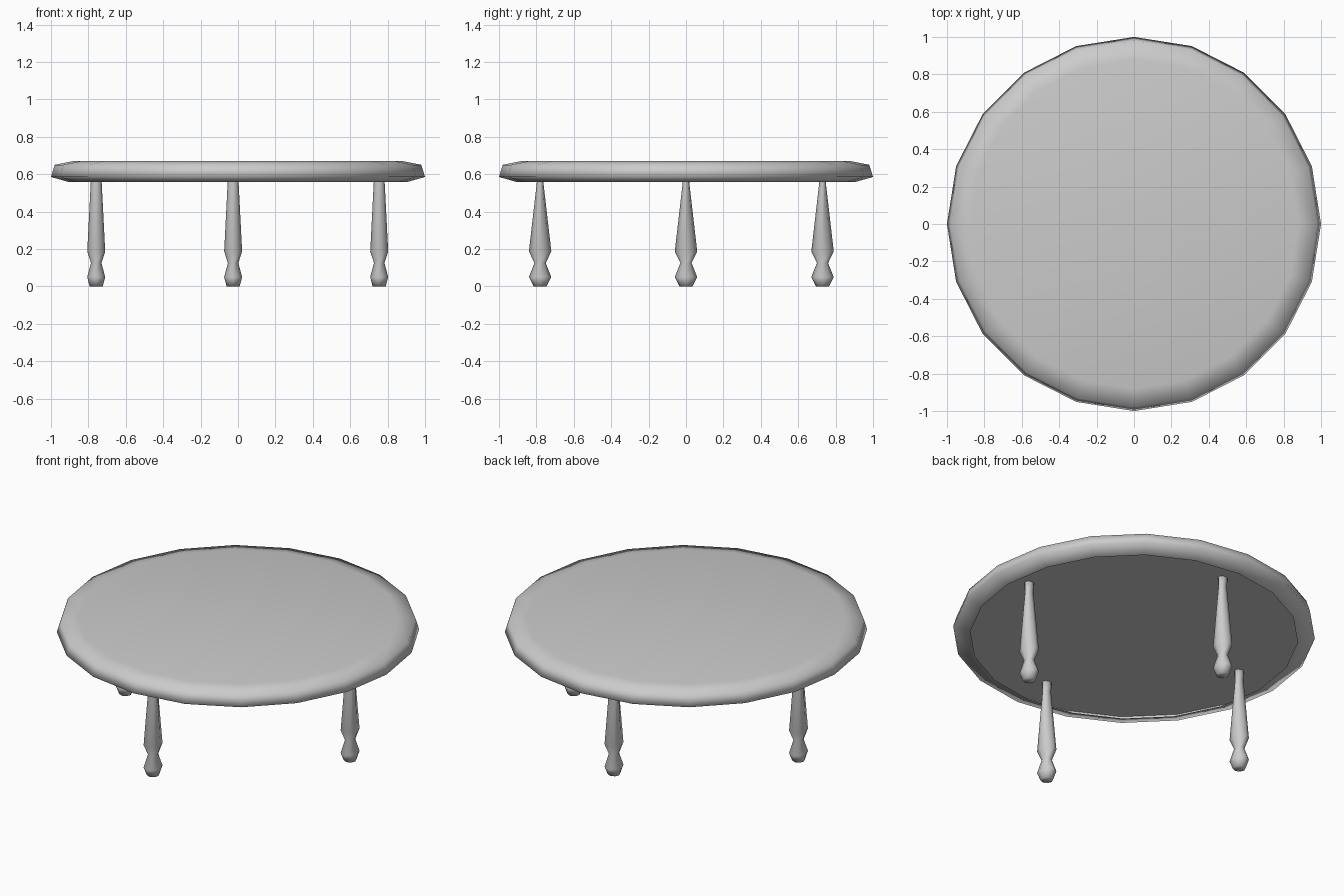
import bpy, bmesh
from math import sin, cos, tau

cube = bpy.data.objects.get("Cube")
if cube:
    bpy.data.objects.remove(cube)

grey = bpy.data.materials.new("plain_grey")
grey.use_nodes = True
colour = (0.6, 0.6, 0.6, 1)
grey.diffuse_color = colour
grey.node_tree.nodes["Principled BSDF"].inputs["Base Color"].default_value = colour


def loft(name, rings, sides, location, closed_base):
    """Skin elliptical rings (z, half width x, half width y) and cap the ends."""
    bm = bmesh.new()
    loops = []
    for z, rx, ry in rings:
        angles = [tau * i / sides for i in range(sides)]
        loops.append([bm.verts.new((rx * cos(a), ry * sin(a), z)) for a in angles])
    for low, high in zip(loops, loops[1:]):
        for i in range(sides):
            j = (i + 1) % sides
            bm.faces.new((low[i], low[j], high[j], high[i]))
    if closed_base:
        bm.faces.new(loops[0][::-1])
    bm.faces.new(loops[-1])
    for face in bm.faces:
        face.smooth = True
    mesh = bpy.data.meshes.new(name)
    bm.to_mesh(mesh)
    bm.free()
    mesh.materials.append(grey)
    obj = bpy.data.objects.new(name, mesh)
    obj.location = location
    bpy.context.collection.objects.link(obj)
    return obj


# Round top with a bevelled rim that turns under at the lip
top_profile = [(0.558, 0.905), (0.585, 1.0), (0.65, 0.98), (0.67, 0.88)]
loft("table_top", [(z, r, r) for z, r in top_profile], 20,
     (0, 0, 0), closed_base=False)

# Flat underside set inside the rim
underside = loft("underside", [(0.618, 0.989, 0.989)], 20, (0, 0, 0), closed_base=False)
underside.data.flip_normals()

# Four turned legs with a pinched ankle, running up to the underside
leg_rings = [
    (0, 0.035, 0.035),
    (0.05, 0.048, 0.06),
    (0.125, 0.028, 0.03),
    (0.187, 0.048, 0.06),
    (0.56, 0.029, 0.017),
    (0.625, 0.03, 0.025),
]
leg_places = {
    "right_leg": (-0.758, 0),
    "left_leg": (0.755, 0),
    "front_leg": (-0.026, -0.78),
    "back_leg": (-0.026, 0.73),
}
for name, (x, y) in leg_places.items():
    loft(name, leg_rings, 8, (x, y, 0), closed_base=True)
